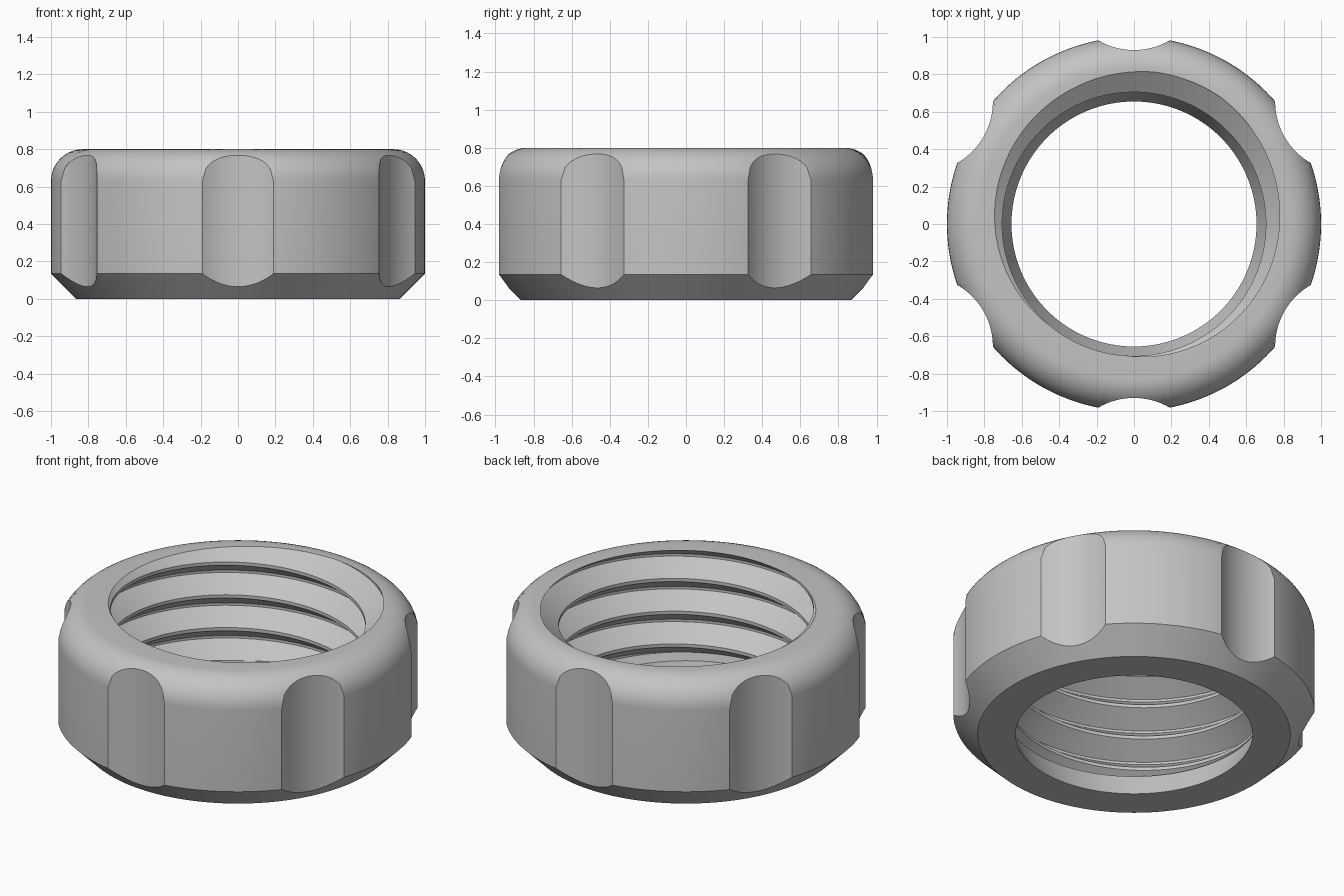
import bpy
import bmesh
from math import sin, cos, acos, sqrt, pi, radians

cube = bpy.data.objects.get("Cube")
if cube:
    bpy.data.objects.remove(cube, do_unlink=True)

COLUMNS = 360
HEIGHT = 0.8
FILLET = 0.17
CHAMFER_R = 0.865
PITCH = 0.2
CREST_R, ROOT_R = 0.705, 0.82
CREST_HALF, ROOT_HALF = 0.01, 0.0075
LIP_Z = 0.14
LIP_R = 0.655

# Grip notches: a cylinder cut every sixth of a turn
NOTCH_HALF = radians(11)
NOTCH_FLOOR = 0.93
sagitta = cos(NOTCH_HALF) - NOTCH_FLOOR
NOTCH_R = (sin(NOTCH_HALF) ** 2 + sagitta ** 2) / (2 * sagitta)
NOTCH_C = NOTCH_FLOOR + NOTCH_R


def outer_radius(a):
    d = (a - pi / 2 + pi / 6) % (pi / 3) - pi / 6
    if abs(d) >= NOTCH_HALF:
        return 1.0
    return min(1.0, NOTCH_C * cos(d) - sqrt(NOTCH_R ** 2 - (NOTCH_C * sin(d)) ** 2))


def thread_radius(z, crest):
    u = abs((z - crest + PITCH / 2) % PITCH - PITCH / 2)
    f = (u - CREST_HALF) / (PITCH / 2 - CREST_HALF - ROOT_HALF)
    return CREST_R + (ROOT_R - CREST_R) * min(1, max(0, f))


def section(a):
    """Closed (radius, height) outline of the ring at angle a."""
    r = outer_radius(a)
    pts = [(LIP_R, 0), (CHAMFER_R, 0), (r, r - CHAMFER_R)]
    # rounded top shoulder, starting where the wall meets it
    centre = 1 - FILLET
    start = acos(min(1, (r - centre) / FILLET))
    for i in range(11):
        t = start + (pi / 2 - start) * i / 10
        pts.append((centre + FILLET * cos(t), HEIGHT - FILLET + FILLET * sin(t)))
    # right-handed internal thread, trimmed at the top face and the lip
    base = 0.662 - 4 * PITCH + PITCH * a / (2 * pi)
    inner = []
    for k in range(7):
        crest = base + k * PITCH
        root = crest + PITCH / 2
        for z in (crest - CREST_HALF, crest + CREST_HALF,
                  root - ROOT_HALF, root + ROOT_HALF):
            z = min(HEIGHT, max(LIP_Z, z))
            inner.append((thread_radius(z, base), z))
    pts += reversed(inner)
    # tapered bottom lip
    pts.append((CREST_R, LIP_Z))
    return pts


# Ring nut: sweep the changing section once round and weld the ends
bm = bmesh.new()
columns = []
for j in range(COLUMNS + 1):
    a = 2 * pi * j / COLUMNS
    columns.append([bm.verts.new((r * cos(a), r * sin(a), z)) for r, z in section(a)])
for c, d in zip(columns, columns[1:]):
    n = len(c)
    for i in range(n):
        k = (i + 1) % n
        bm.faces.new((c[i], d[i], d[k], c[k]))
bmesh.ops.remove_doubles(bm, verts=bm.verts, dist=0.00005)
bmesh.ops.recalc_face_normals(bm, faces=bm.faces)
mesh = bpy.data.meshes.new("ring_nut")
bm.to_mesh(mesh)
bm.free()

nut = bpy.data.objects.new("ring_nut", mesh)
bpy.context.collection.objects.link(nut)

# Plain grey
grey = bpy.data.materials.new("plain_grey")
grey.use_nodes = True
colour = (0.55, 0.55, 0.55, 1)
grey.diffuse_color = colour
grey.node_tree.nodes["Principled BSDF"].inputs["Base Color"].default_value = colour
mesh.materials.append(grey)

bpy.ops.object.select_all(action="DESELECT")
nut.select_set(True)
bpy.context.view_layer.objects.active = nut
bpy.ops.object.shade_smooth_by_angle(angle=radians(25))
